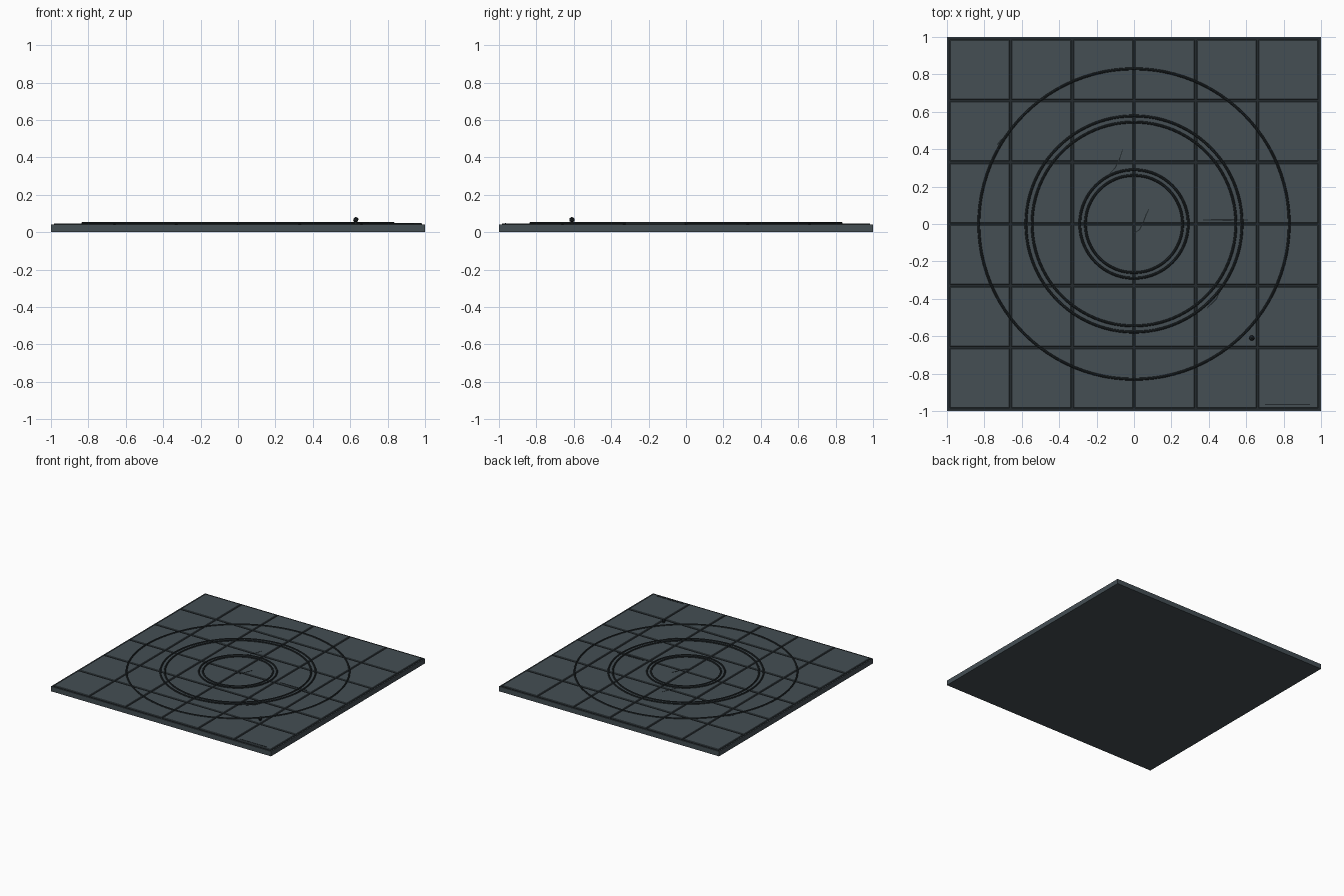
import bpy, bmesh, math, random
from mathutils import Matrix, Vector

if "Cube" in bpy.data.objects:
    bpy.data.objects.remove(bpy.data.objects["Cube"])

random.seed(4)
TOP = 0.047      # height of the tile tops
PITCH = 0.33     # tile spacing


def material(name, rgb):
    m = bpy.data.materials.new(name)
    m.diffuse_color = (*rgb, 1)
    m.use_nodes = True
    m.node_tree.nodes["Principled BSDF"].inputs["Base Color"].default_value = m.diffuse_color
    return m


slate = material("slate", (0.058, 0.077, 0.088))
dark = material("dark_groove", (0.017, 0.023, 0.026))


def finish(bm, name, mat):
    me = bpy.data.meshes.new(name)
    bm.to_mesh(me)
    bm.free()
    me.materials.append(mat)
    ob = bpy.data.objects.new(name, me)
    bpy.context.collection.objects.link(ob)
    return ob


def add_box(bm, lo, hi):
    lo, hi = Vector(lo), Vector(hi)
    mat = Matrix.Translation((lo + hi) / 2) @ Matrix.Diagonal((*(hi - lo), 1))
    return bmesh.ops.create_cube(bm, size=1, matrix=mat)["verts"]


# Base slab
bm = bmesh.new()
add_box(bm, (-1, -1, 0), (1, 1, 0.04))
finish(bm, "base_slab", slate)

# Dark grout sheet showing between the tiles
bm = bmesh.new()
add_box(bm, (-0.994, -0.994, 0.038), (0.994, 0.994, 0.0415))
finish(bm, "grout", dark)

# Six by six chamfered floor tiles
bm = bmesh.new()
half = PITCH / 2 - 0.0055
for i in range(6):
    for j in range(6):
        x, y = (i - 2.5) * PITCH, (j - 2.5) * PITCH
        top = TOP + random.uniform(-0.0006, 0.0006)
        verts = add_box(bm, (x - half, y - half, 0.04), (x + half, y + half, top))
        edges = [e for e in {e for v in verts for e in v.link_edges}
                 if all(v.co.z > 0.045 for v in e.verts)]
        bmesh.ops.bevel(bm, geom=edges, offset=0.003, segments=1, affect='EDGES')
finish(bm, "floor_tiles", slate)

# Raised concentric rings
for n, radius in enumerate((0.26, 0.29, 0.545, 0.578, 0.83)):
    bpy.ops.mesh.primitive_torus_add(
        major_radius=radius, minor_radius=0.007, major_segments=96,
        minor_segments=8, location=(0, 0, TOP + 0.001))
    ring = bpy.context.object
    ring.name = f"ring_{n + 1}"
    ring.data.materials.append(dark)
    bpy.ops.object.shade_smooth_by_angle()


def strip(name, points, width):
    """Thin raised strip along a path, tapering at its ends."""
    pts = [Vector(p) for p in points]
    bm = bmesh.new()
    rows = []
    for k, p in enumerate(pts):
        d = (pts[min(k + 1, len(pts) - 1)] - pts[max(k - 1, 0)]).normalized()
        w = width * (0.5 if k in (0, len(pts) - 1) else 1) / 2
        side = Vector((-d.y, d.x)) * w
        a, b = p + side, p - side
        rows.append([bm.verts.new((q.x, q.y, z)) for q, z in
                     ((a, 0.044), (a, TOP + 0.002), (b, TOP + 0.002), (b, 0.044))])
    for r, s in zip(rows, rows[1:]):
        for c in range(4):
            bm.faces.new((r[c], r[(c + 1) % 4], s[(c + 1) % 4], s[c]))
    bm.faces.new(rows[0])
    bm.faces.new(rows[-1])
    bmesh.ops.recalc_face_normals(bm, faces=bm.faces)
    finish(bm, name, dark)


# Cracks and scratches
strip("centre_crack", [(0, -0.05), (0.03, -0.03), (0.05, 0.01), (0.065, 0.05), (0.08, 0.08)], 0.006)
strip("upper_crack", [(-0.13, 0.27), (-0.1, 0.3), (-0.08, 0.34), (-0.06, 0.4)], 0.006)
strip("left_crack", [(-0.73, 0.425), (-0.71, 0.445), (-0.685, 0.465), (-0.66, 0.49)], 0.013)
strip("lower_crack", [(0.39, -0.45), (0.42, -0.42), (0.44, -0.40), (0.46, -0.36)], 0.008)
strip("middle_scratch", [(0.37, 0.022), (0.49, 0.022), (0.61, 0.021)], 0.010)
strip("corner_scratch", [(0.70, -0.965), (0.82, -0.965), (0.94, -0.965)], 0.006)

# Small loose pebble
bm = bmesh.new()
bmesh.ops.create_icosphere(bm, subdivisions=1, radius=0.016,
                           matrix=Matrix.Translation((0.63, -0.61, 0.066)))
finish(bm, "pebble", dark)

# Short stem under the pebble
bm = bmesh.new()
add_box(bm, (0.624, -0.616, 0.045), (0.636, -0.604, 0.056))
finish(bm, "pebble_foot", dark)
